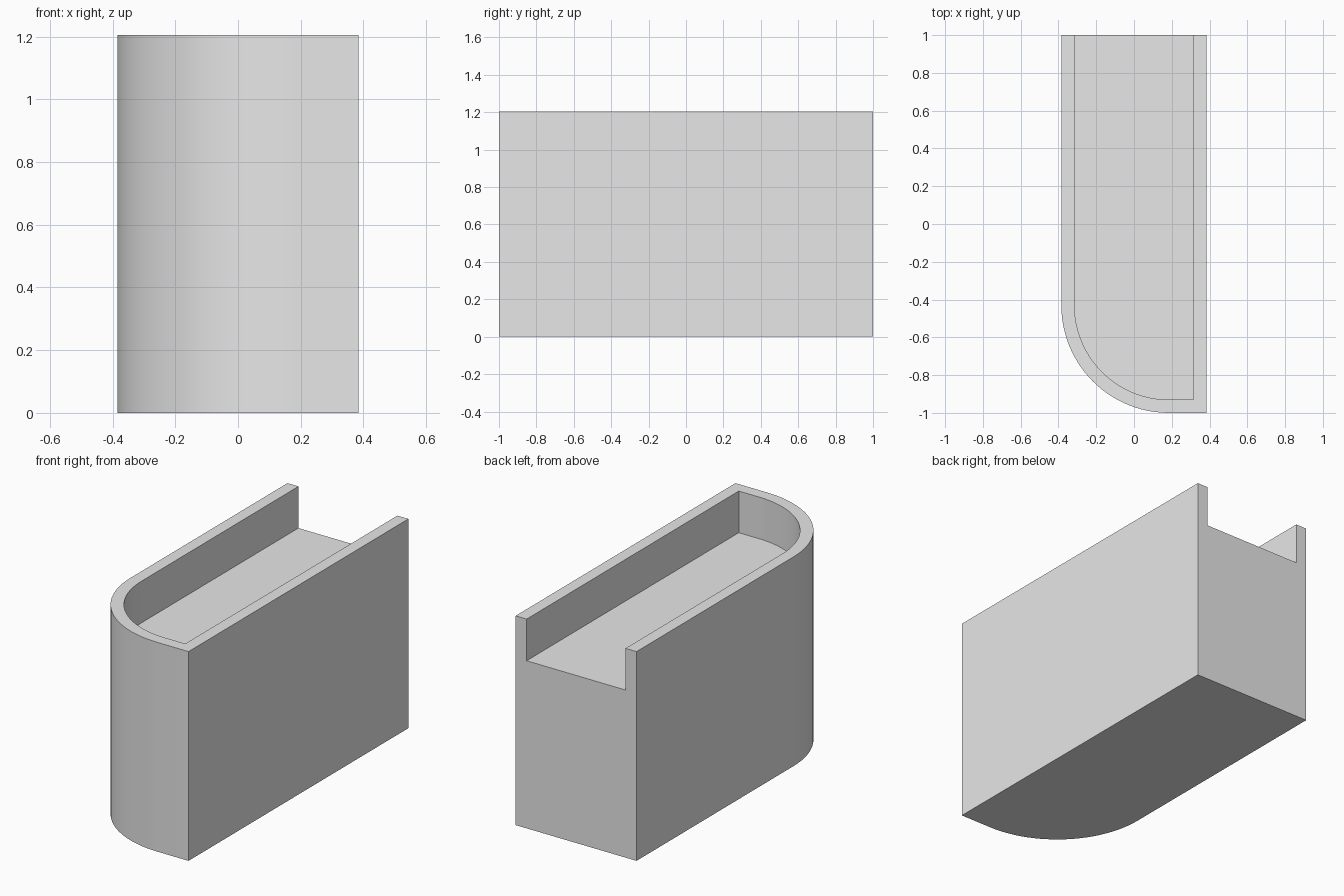
import bpy
import bmesh
from math import cos, sin, pi, radians

HALF_W, HALF_L, HEIGHT = 0.385, 1.0, 1.205
WALL, FLOOR, RADIUS = 0.07, 0.965, 0.57
SEGMENTS = 24

cube = bpy.data.objects.get("Cube")
if cube:
    bpy.data.objects.remove(cube, do_unlink=True)

grey = bpy.data.materials.new("plain grey")
grey.use_nodes = True
grey.diffuse_color = (0.8, 0.8, 0.8, 1)
bsdf = next(n for n in grey.node_tree.nodes if n.type == 'BSDF_PRINCIPLED')
bsdf.inputs["Base Color"].default_value = grey.diffuse_color


def rounded_block(name, inset, back, bottom, top):
    """Extrude a plan with one rounded front corner."""
    cx, cy = RADIUS - HALF_W, RADIUS - HALF_L
    r = RADIUS - inset
    plan = [(HALF_W - inset, inset - HALF_L), (HALF_W - inset, back),
            (inset - HALF_W, back)]
    for i in range(SEGMENTS + 1):
        a = pi + i / SEGMENTS * pi / 2
        plan.append((cx + r * cos(a), cy + r * sin(a)))
    bm = bmesh.new()
    face = bm.faces.new([bm.verts.new((x, y, bottom)) for x, y in plan])
    grown = bmesh.ops.extrude_face_region(bm, geom=[face])
    moved = [v for v in grown["geom"] if isinstance(v, bmesh.types.BMVert)]
    bmesh.ops.translate(bm, vec=(0, 0, top - bottom), verts=moved)
    bmesh.ops.recalc_face_normals(bm, faces=bm.faces)
    mesh = bpy.data.meshes.new(name)
    bm.to_mesh(mesh)
    bm.free()
    mesh.materials.append(grey)
    obj = bpy.data.objects.new(name, mesh)
    bpy.context.collection.objects.link(obj)
    return obj


# Solid body and the recess, which runs out through the back
body = rounded_block("walled_block", 0, HALF_L, 0, HEIGHT)
recess = rounded_block("recess_cutter", WALL, HALF_L + 0.2, FLOOR, HEIGHT + 0.2)
recess.hide_render = True

cut = body.modifiers.new("recess", 'BOOLEAN')
cut.operation = 'DIFFERENCE'
cut.solver = 'EXACT'
cut.object = recess

bpy.ops.object.select_all(action='DESELECT')
body.select_set(True)
bpy.context.view_layer.objects.active = body
bpy.ops.object.modifier_apply(modifier=cut.name)
bpy.data.objects.remove(recess, do_unlink=True)

# Smooth round corner, crisp edges
bpy.ops.object.shade_smooth_by_angle(angle=radians(30))
